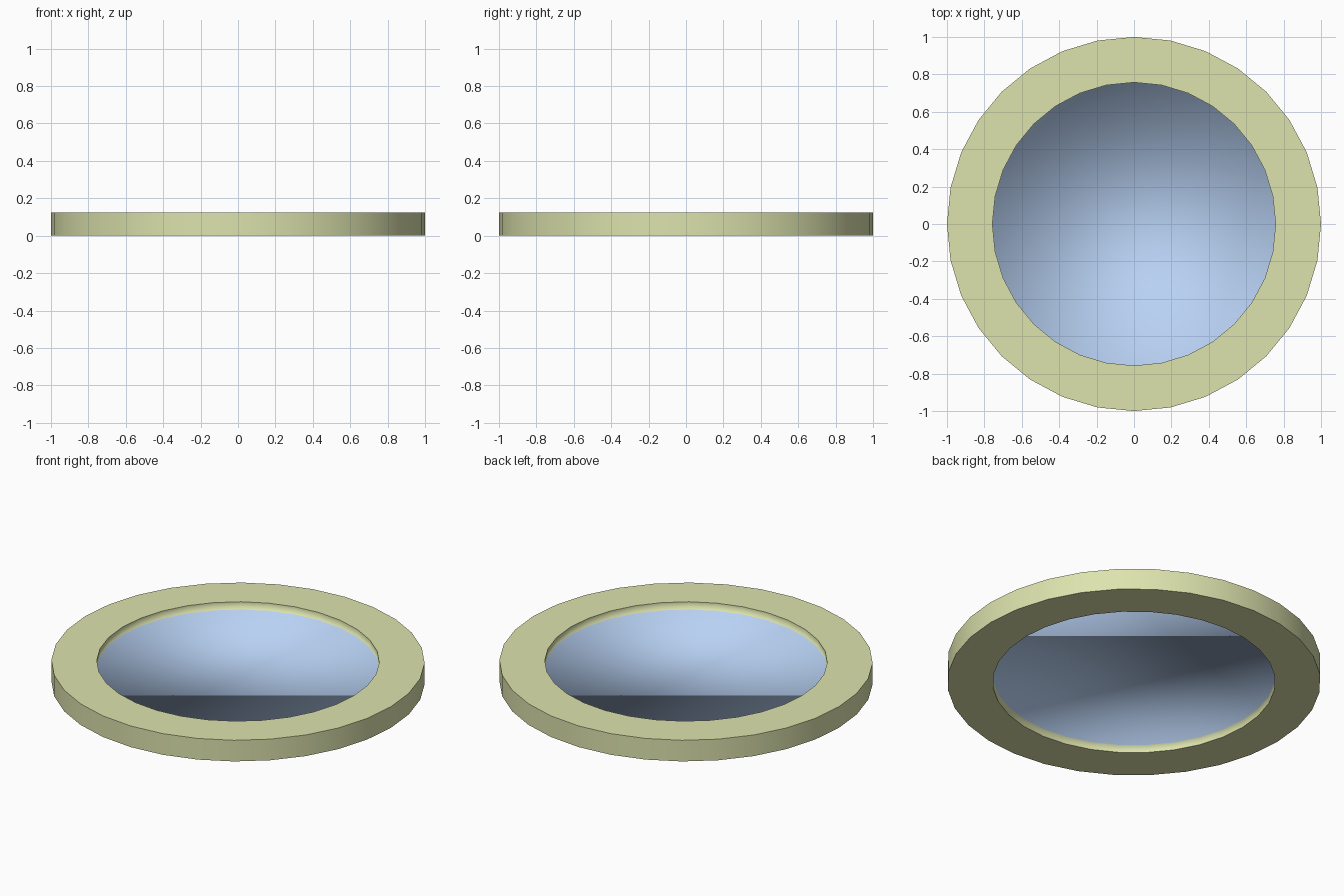
import bpy, bmesh, math

if "Cube" in bpy.data.objects:
    bpy.data.objects.remove(bpy.data.objects["Cube"])

SIDES = 32
OUTER, INNER = 1.0, 0.757
HEIGHT, RECESS = 0.125, 0.046


def material(name, color):
    m = bpy.data.materials.new(name)
    m.diffuse_color = color
    m.use_nodes = True
    m.node_tree.nodes["Principled BSDF"].inputs["Base Color"].default_value = m.diffuse_color
    return m


bm = bmesh.new()


def circle(radius, z):
    return [bm.verts.new((radius * math.sin(2 * math.pi * i / SIDES),
                          radius * math.cos(2 * math.pi * i / SIDES), z))
            for i in range(SIDES)]


# Frame profile: upper pane edge, over the rim, to lower pane edge
profile = [(INNER, HEIGHT - RECESS), (INNER, HEIGHT), (OUTER, HEIGHT),
           (OUTER, 0), (INNER, 0), (INNER, RECESS)]
loops = [circle(r, z) for r, z in profile]
for a, b in zip(loops, loops[1:]):
    for i in range(SIDES):
        j = (i + 1) % SIDES
        bm.faces.new((a[i], a[j], b[j], b[i]))

# Recessed flat panes on both sides
for loop in (loops[0], loops[-1]):
    bm.faces.new(loop).material_index = 1
bmesh.ops.recalc_face_normals(bm, faces=bm.faces)

# Smooth shading with crisp frame rims; panes blend into the inner walls
for f in bm.faces:
    f.smooth = True
for loop in loops[1:-1]:
    for i in range(SIDES):
        bm.edges.get((loop[i], loop[(i + 1) % SIDES])).smooth = False

mesh = bpy.data.meshes.new("framed_round_pane")
bm.to_mesh(mesh)
bm.free()
mesh.materials.append(material("frame_yellow_green", (0.72, 0.77, 0.42, 1)))
mesh.materials.append(material("pane_blue", (0.48, 0.64, 0.9, 1)))
obj = bpy.data.objects.new("framed_round_pane", mesh)
bpy.context.collection.objects.link(obj)
